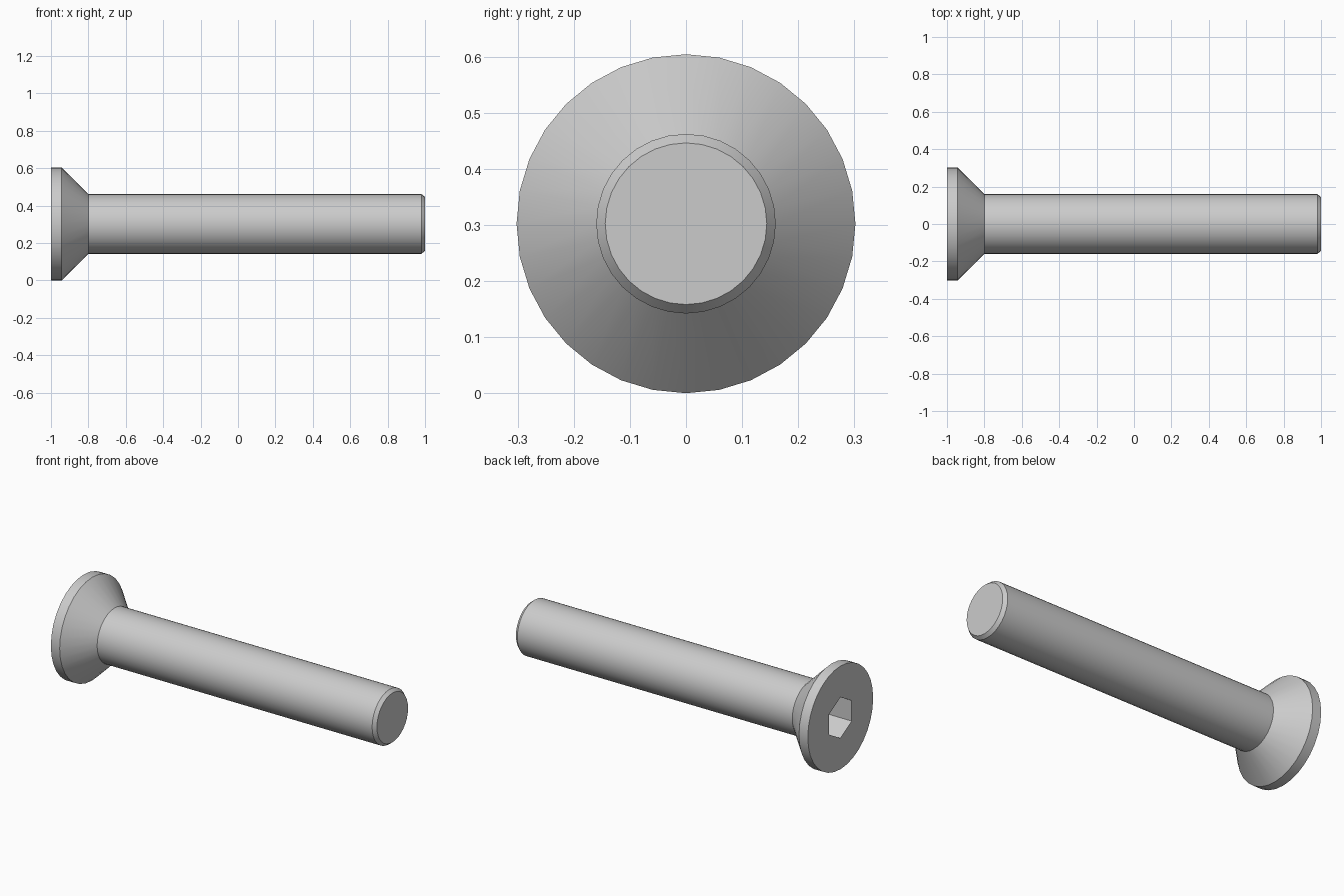
import bpy, bmesh
from math import sin, cos, pi, radians

if "Cube" in bpy.data.objects:
    bpy.data.objects.remove(bpy.data.objects["Cube"])

CZ = 0.302   # height of the screw axis
bm = bmesh.new()


def ring(x, r, n):
    # ring of vertices around the X axis, first vertex pointing up
    return [bm.verts.new((x, r * sin(2 * pi * i / n), CZ + r * cos(2 * pi * i / n)))
            for i in range(n)]


def skin(a, b):
    n = len(a)
    for i in range(n):
        bm.faces.new((a[i], a[(i + 1) % n], b[(i + 1) % n], b[i]))


def loop_edges(loop):
    return [bm.edges.get((loop[i - 1], loop[i])) for i in range(len(loop))]


# outer body: head rim, countersunk cone, shank, tip chamfer
profile = [(-1.0, 0.302), (-0.943, 0.302), (-0.80, 0.16), (0.98, 0.16), (1.0, 0.144)]
rings = [ring(x, r, 32) for x, r in profile]
for a, b in zip(rings, rings[1:]):
    skin(a, b)
bm.faces.new(rings[-1])

# hex socket: walls and floor
mouth, floor = ring(-1.0, 0.12, 6), ring(-0.84, 0.12, 6)
skin(mouth, floor)
bm.faces.new(floor)

# flat head face around the socket
bmesh.ops.triangle_fill(bm, use_beauty=True,
                        edges=loop_edges(rings[0]) + loop_edges(mouth))
bmesh.ops.recalc_face_normals(bm, faces=bm.faces)

mesh = bpy.data.meshes.new("countersunk_screw")
bm.to_mesh(mesh)
bm.free()
screw = bpy.data.objects.new("countersunk_screw", mesh)
bpy.context.collection.objects.link(screw)
bpy.context.view_layer.objects.active = screw
screw.select_set(True)
bpy.ops.object.shade_smooth_by_angle(angle=radians(30))
